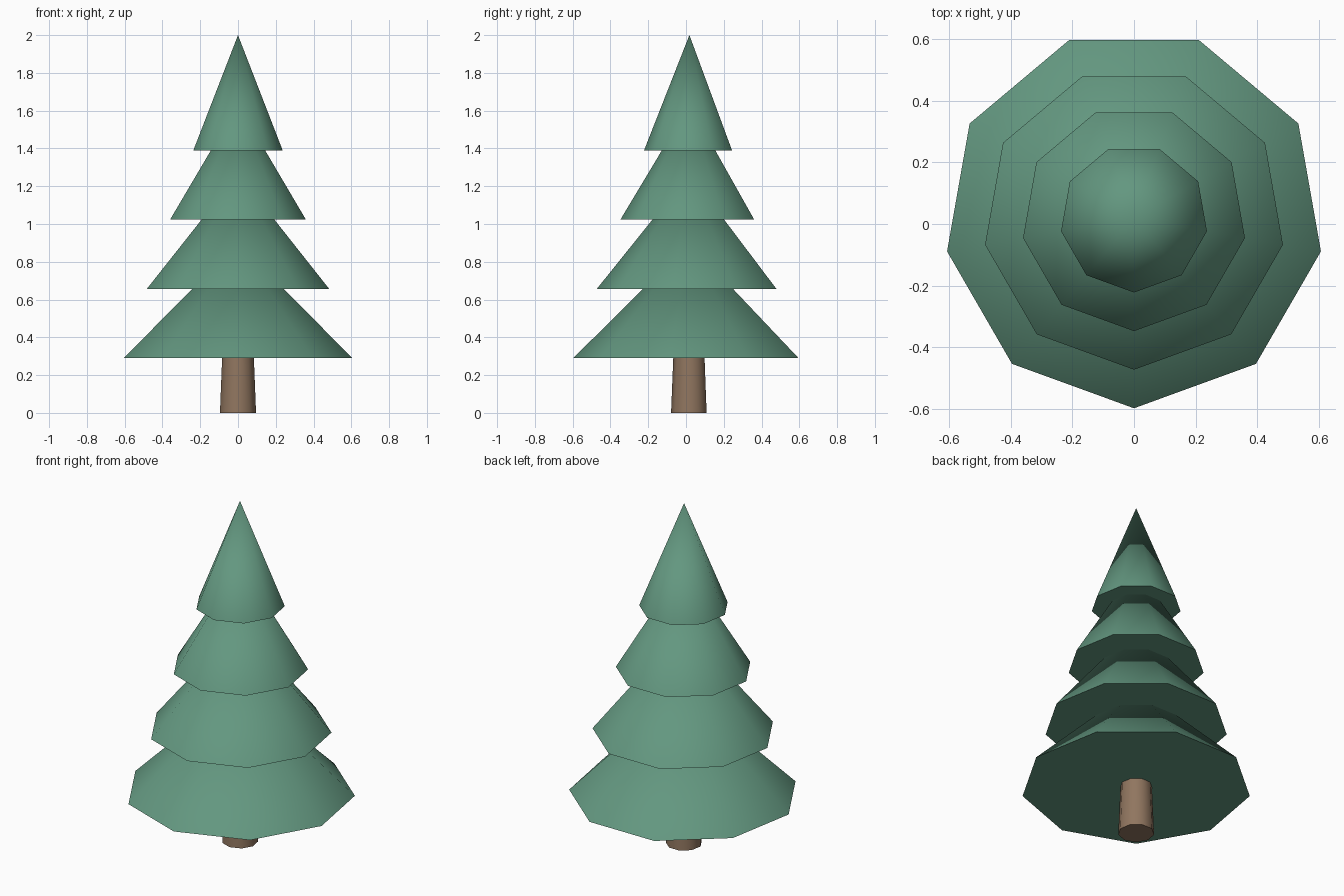
import bpy
from math import radians

cube = bpy.data.objects.get("Cube")
if cube:
    bpy.data.objects.remove(cube, do_unlink=True)

SIDES = 9
CENTRE_Y = 0.018


def make_material(name, rgb):
    mat = bpy.data.materials.new(name)
    mat.use_nodes = True
    colour = (*rgb, 1.0)
    mat.diffuse_color = colour
    mat.node_tree.nodes["Principled BSDF"].inputs["Base Color"].default_value = colour
    return mat


def tapered(name, bottom, height, r_bottom, r_top, mat):
    """Nine-sided cone or frustum with one corner facing the front."""
    bpy.ops.mesh.primitive_cone_add(
        vertices=SIDES, radius1=r_bottom, radius2=r_top, depth=height,
        location=(0, CENTRE_Y, bottom + height / 2), rotation=(0, 0, radians(180)))
    obj = bpy.context.object
    obj.name = name
    obj.data.materials.append(mat)
    bpy.ops.object.shade_smooth_by_angle(angle=radians(60))
    return obj


green = make_material("pine green", (0.125, 0.31, 0.215))
brown = make_material("bark brown", (0.28, 0.18, 0.115))

# Trunk, reaching a little way into the lowest branches
tapered("trunk", 0, 0.4, 0.097, 0.081, brown)

# Four overlapping tiers of branches, narrowing evenly upwards
TIER_HEIGHT = 0.61
for i, name in enumerate(("lowest", "lower", "upper", "top")):
    tapered(name + "_branches", 0.29 + i * 0.3667, TIER_HEIGHT,
            0.615 - i * 0.125, 0, green)
